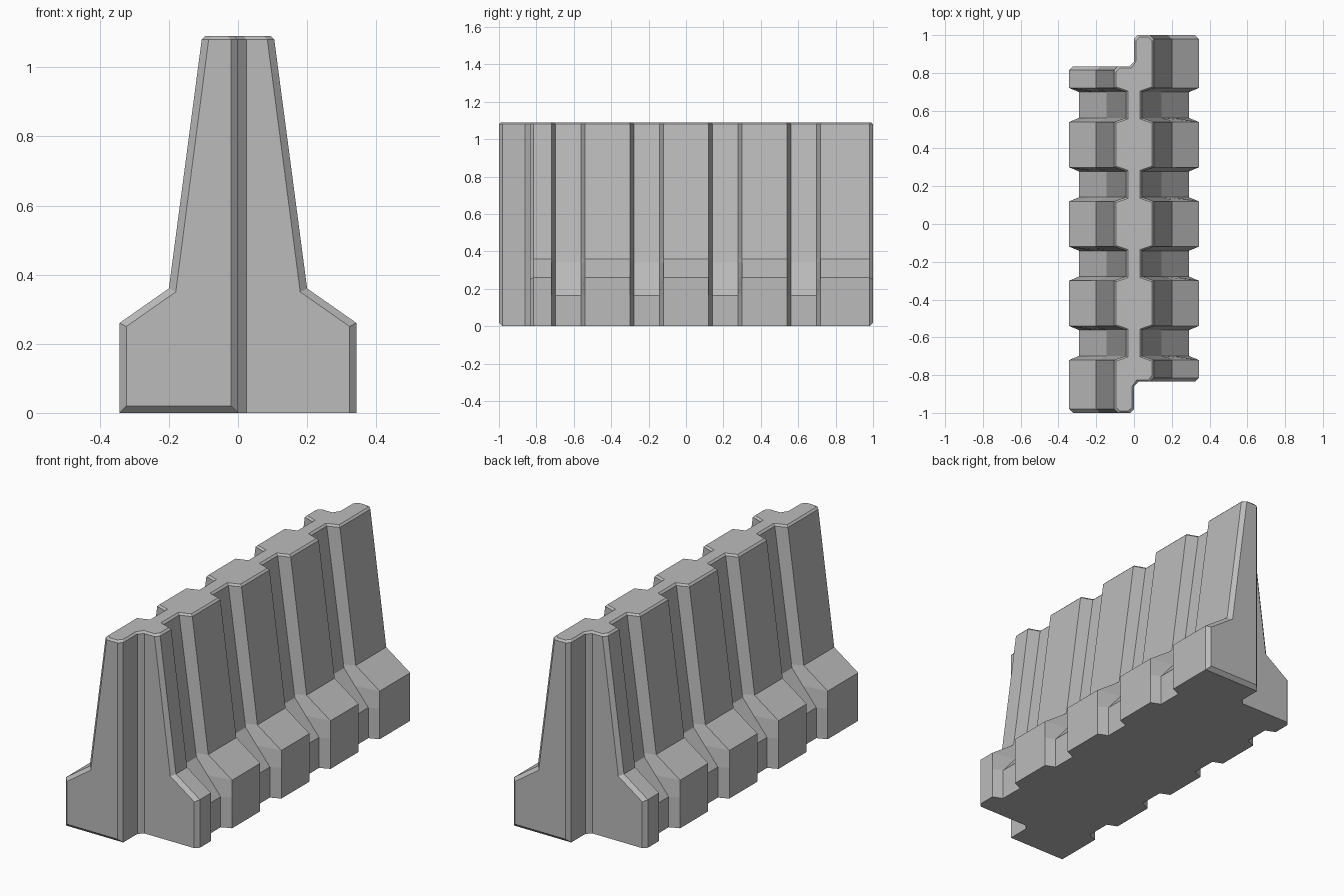
import bpy
import bmesh

cube = bpy.data.objects.get("Cube")
if cube:
    bpy.data.objects.remove(cube, do_unlink=True)

# Half-width profiles (height, half width) of the ribs and of the grooves
RIB = [(0, .343), (.26, .343), (.36, .2), (1.08, .105), (1.09, .095)]
GROOVE = [(0, .29), (.165, .29), (.34, .145), (1.08, .042), (1.09, .032)]
GROOVE_CENTRES = [-.63, -.21, .21, .63]
LEVELS = [0, .02, .165, .26, .34, .36, 1.08, 1.09]
CHAMFER = .02


def width_at(profile, z):
    for (z0, w0), (z1, w1) in zip(profile, profile[1:]):
        if z <= z1:
            return w0 + (w1 - w0) * (z - z0) / (z1 - z0)
    return profile[-1][1]


def half_outline(z):
    """Left half of the plan at one height, from the front joint to the back joint."""
    rib, groove = width_at(RIB, z), width_at(GROOVE, z)
    rim = .01 if z == LEVELS[-1] else 0          # chamfered top rim
    drop = .01 if .25 < z < .4 else 0            # chamfer follows the sloped shoulder
    front, back = -.835 + rim, 1 - rim
    pts = [(.025 - rim, front, z), (rib - CHAMFER, front, z - drop),
           (rib, front + CHAMFER, z)]
    for c in GROOVE_CENTRES:
        for x, dy in ((rib, -.09), (groove, -.068), (groove, .068), (rib, .09)):
            pts.append((x, c + dy + (rim * .6 if dy > 0 else -rim * .6), z))
    pts.append((rib, back - CHAMFER, z))
    if z == 0:                                   # underside chamfer on the long end
        pts += [(rib, back - CHAMFER, z), (0, back - CHAMFER, z)]
    else:
        pts += [(rib - CHAMFER, back, z - drop), (CHAMFER + rim, back, z)]
    pts += [(rim, back - CHAMFER, z), (rim, .86, z)]
    return pts


# Concrete body: stacked outlines, each half repeated by a half turn
bm = bmesh.new()
rings = []
for z in LEVELS:
    half = half_outline(z)
    ring = half + [(-x, -y, h) for x, y, h in half]
    rings.append([bm.verts.new(p) for p in ring])
for low, high in zip(rings, rings[1:]):
    n = len(low)
    for i in range(n):
        j = (i + 1) % n
        bm.faces.new((low[i], low[j], high[j], high[i]))
bm.faces.new(rings[0][::-1])
bm.faces.new(rings[-1])
bmesh.ops.remove_doubles(bm, verts=bm.verts, dist=.0005)
bmesh.ops.dissolve_limit(bm, angle_limit=.01, verts=bm.verts, edges=bm.edges)
bmesh.ops.recalc_face_normals(bm, faces=bm.faces)

mesh = bpy.data.meshes.new("barrier_body")
bm.to_mesh(mesh)
bm.free()
body = bpy.data.objects.new("barrier_body", mesh)
bpy.context.collection.objects.link(body)

# Plain concrete grey
concrete = bpy.data.materials.new("concrete_grey")
concrete.use_nodes = True
grey = (.5, .5, .5, 1)
concrete.diffuse_color = grey
concrete.node_tree.nodes["Principled BSDF"].inputs["Base Color"].default_value = grey
mesh.materials.append(concrete)
